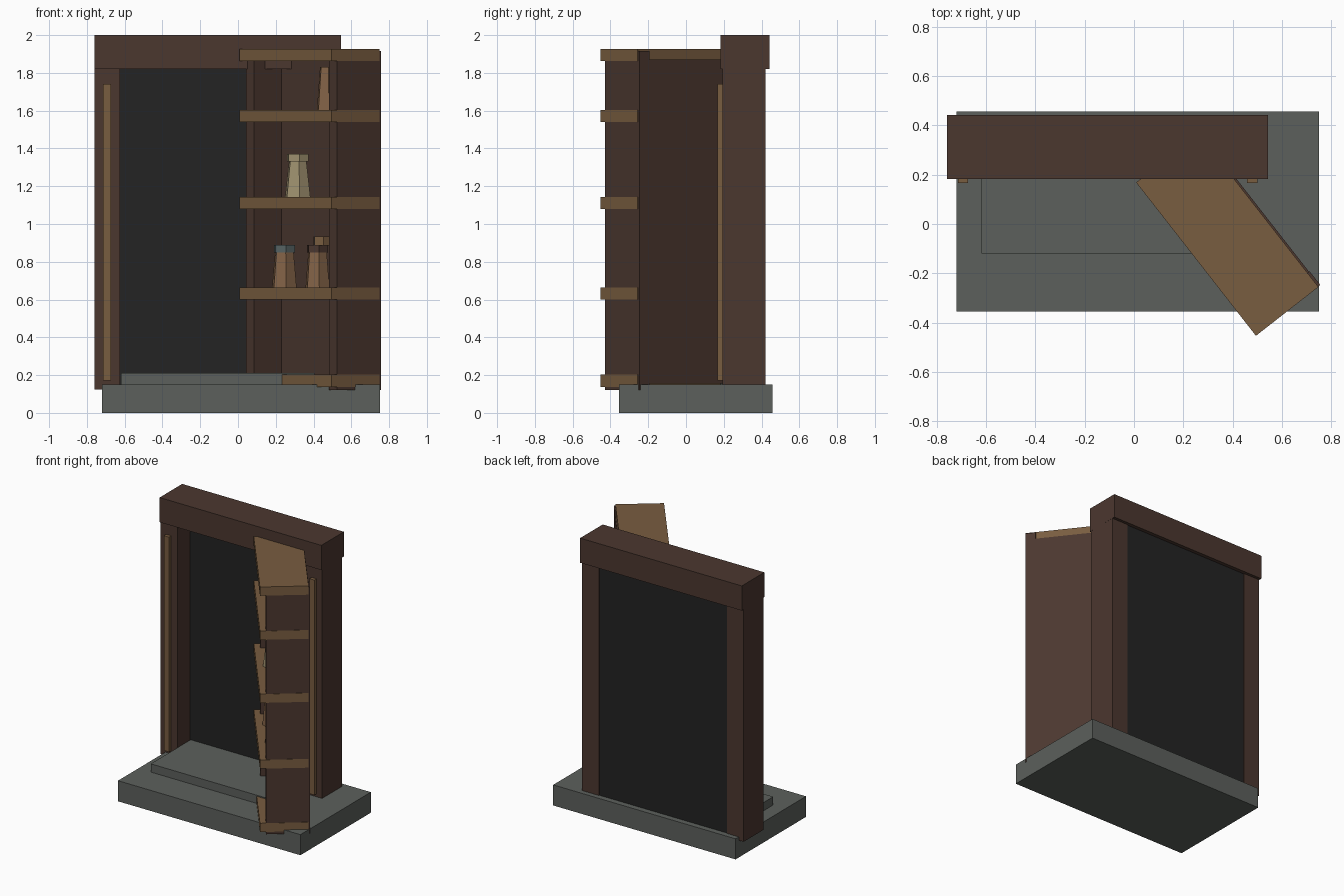
import bpy, bmesh, math
from mathutils import Matrix

if "Cube" in bpy.data.objects:
    bpy.data.objects.remove(bpy.data.objects["Cube"])


def material(name, r, g, b):
    m = bpy.data.materials.new(name)
    lin = [((c / 255 + 0.055) / 1.055) ** 2.4 if c > 10 else c / 3294 for c in (r, g, b)]
    m.diffuse_color = (*lin, 1)
    m.use_nodes = True
    m.node_tree.nodes["Principled BSDF"].inputs["Base Color"].default_value = m.diffuse_color
    return m


wood = material("dark_wood", 75, 55, 47)
plank = material("shelf_wood", 121, 93, 64)
stone = material("grey_stone", 92, 96, 92)
void = material("black_opening", 35, 35, 35)
cream = material("cream_clay", 158, 144, 110)
amber = material("amber_clay", 130, 98, 70)
slate = material("slate_lid", 86, 98, 98)

# Swung bookcase door frame: local x along the shelves, local y into their depth
DOOR = Matrix.Translation((0.01, 0.167, 0)) @ Matrix.Rotation(math.radians(-52), 4, 'Z')


def finish(name, bm, mat, matrix=None):
    me = bpy.data.meshes.new(name)
    bm.to_mesh(me)
    bm.free()
    me.materials.append(mat)
    ob = bpy.data.objects.new(name, me)
    bpy.context.collection.objects.link(ob)
    if matrix:
        ob.matrix_world = matrix
    return ob


def box(name, mat, x, y, z, matrix=None):
    bm = bmesh.new()
    bmesh.ops.create_cube(bm, size=1)
    for v in bm.verts:
        for i, (lo, hi) in enumerate((x, y, z)):
            v.co[i] = lo if v.co[i] < 0 else hi
    return finish(name, bm, mat, matrix)


def jar(name, mat, x, y, z0, z1, r0, r1, sides=6, turn=0.0):
    bm = bmesh.new()
    bmesh.ops.create_cone(bm, cap_ends=True, segments=sides, radius1=r0, radius2=r1, depth=z1 - z0)
    place = DOOR @ Matrix.Translation((x, y, (z0 + z1) / 2)) @ Matrix.Rotation(turn, 4, 'Z')
    return finish(name, bm, mat, place)


# Stone base and raised step
box("base_slab", stone, (-0.72, 0.752), (-0.355, 0.457), (0, 0.15))
box("step", stone, (-0.62, 0.406), (-0.12, 0.35), (0.15, 0.21))

# Doorway: posts, thin trims, lintel and dark opening
CENTRE = -0.1075
for side, s in (("left", -1), ("right", 1)):
    def span(a, b):
        return tuple(sorted((CENTRE + s * a, CENTRE + s * b)))
    box(side + "_post", wood, span(0.517, 0.652), (0.192, 0.42), (0.125, 1.83))
    box(side + "_trim", plank, span(0.566, 0.608), (0.167, 0.2), (0.172, 1.74))
box("lintel", wood, (-0.76, 0.545), (0.182, 0.442), (1.82, 2.0))
box("dark_opening", void, (-0.63, 0.415), (0.34, 0.415), (0.15, 1.825))

# Bookcase door: two ends, a thick back and five shelves
for name, x0 in (("hinge_end", 0.0), ("free_end", 0.716)):
    box("bookcase_" + name, wood, (x0, x0 + 0.07), (0.04, 0.333), (0.12, 1.917), DOOR)
box("bookcase_back", wood, (0.06, 0.725), (0.224, 0.33), (0.155, 1.87), DOOR)
for i, z in enumerate((0.138, 0.6, 1.08, 1.54, 1.862)):
    box(f"shelf_{i + 1}", plank, (-0.002, 0.788), (0, 0.322), (z, z + 0.064), DOOR)

# Vessels standing on the shelves
jar("cream_jar", cream, 0.35, 0.115, 1.144, 1.33, 0.072, 0.05)
jar("cream_jar_rim", cream, 0.35, 0.115, 1.33, 1.37, 0.062, 0.062)
jar("short_jar", amber, 0.235, 0.115, 0.664, 0.85, 0.07, 0.053)
jar("short_jar_lid", slate, 0.235, 0.115, 0.85, 0.89, 0.06, 0.06)
jar("brown_jar", amber, 0.52, 0.115, 0.664, 0.85, 0.068, 0.053)
jar("brown_jar_lid", wood, 0.52, 0.115, 0.85, 0.89, 0.06, 0.06)
jar("brown_jar_stopper", plank, 0.56, 0.115, 0.885, 0.935, 0.05, 0.05)
jar("tall_bottle", amber, 0.605, 0.115, 1.604, 1.83, 0.06, 0.042)
